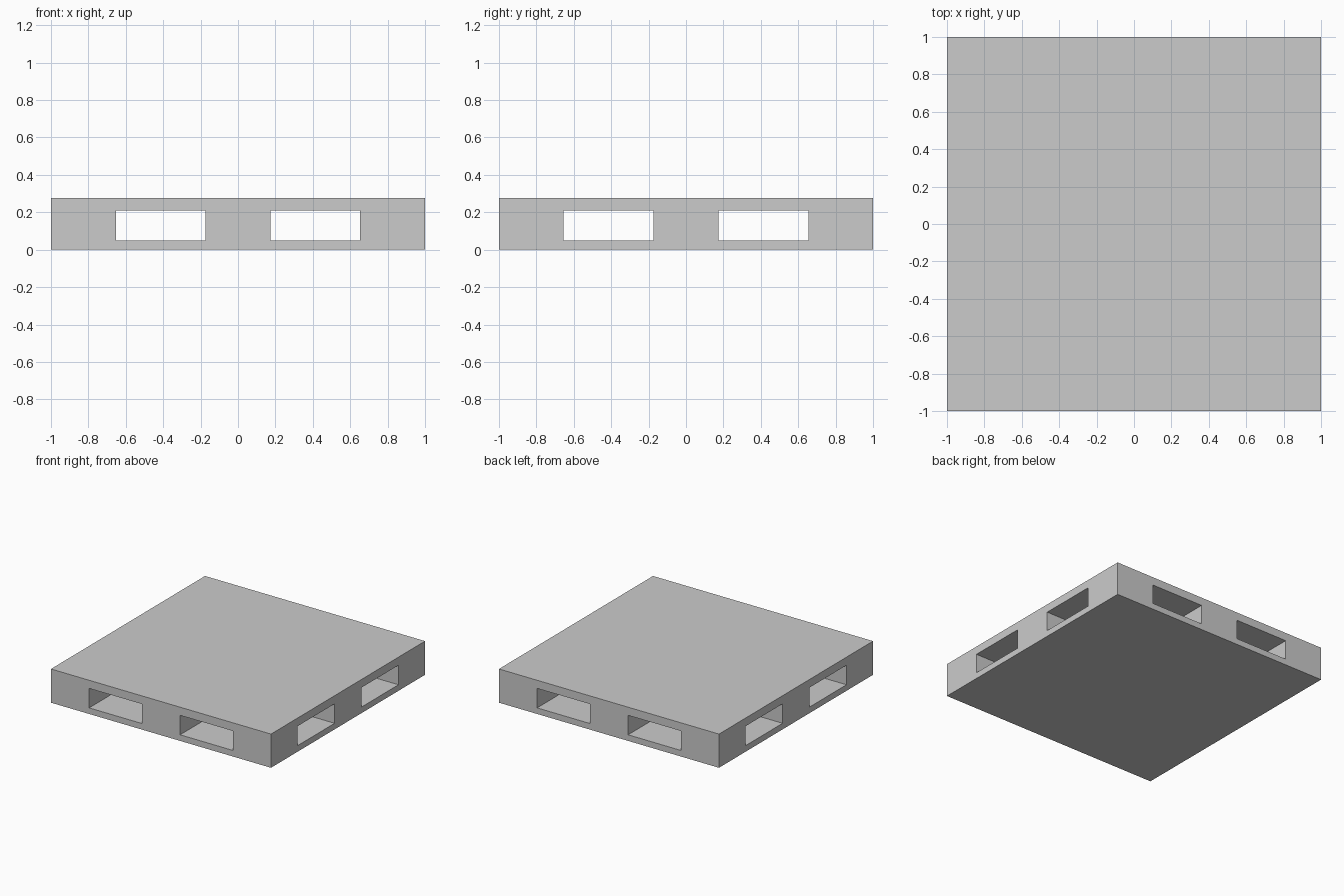
import bpy, bmesh
from math import radians
from itertools import product
from mathutils import Vector

if "Cube" in bpy.data.objects:
    bpy.data.objects.remove(bpy.data.objects["Cube"])

# Cut lines of the pallet: block / channel / block / channel / block, and deck / blocks / deck
CUTS = ([-1, -0.653, -0.174, 0.174, 0.653, 1],
        [-1, -0.655, -0.174, 0.174, 0.655, 1],
        [0, 0.05, 0.21, 0.277])


def is_solid(cell):
    """Decks are full layers; the middle layer is a 3 x 3 set of blocks."""
    i, j, k = cell
    if not (0 <= i < 5 and 0 <= j < 5 and 0 <= k < 3):
        return False
    return k != 1 or (i % 2 == 0 and j % 2 == 0)


def add_side(bm, cell, axis, step):
    """Add the outer face of a cell on one side, wound outward."""
    u, v = (axis + 1) % 3, (axis + 2) % 3
    corners = [(0, 0), (1, 0), (1, 1), (0, 1)]
    verts = []
    for du, dv in corners[::step]:
        p = Vector((0, 0, 0))
        p[axis] = CUTS[axis][cell[axis] + (step > 0)]
        p[u] = CUTS[u][cell[u] + du]
        p[v] = CUTS[v][cell[v] + dv]
        verts.append(bm.verts.new(p))
    bm.faces.new(verts)


# Skin only the boundary between solid and open cells
bm = bmesh.new()
for cell in product(range(5), range(5), range(3)):
    if not is_solid(cell):
        continue
    for axis, step in product(range(3), (-1, 1)):
        neighbour = list(cell)
        neighbour[axis] += step
        if not is_solid(neighbour):
            add_side(bm, cell, axis, step)

# Weld and merge coplanar faces into clean flat panels
bmesh.ops.remove_doubles(bm, verts=bm.verts, dist=1e-5)
bmesh.ops.dissolve_limit(bm, angle_limit=radians(1), verts=bm.verts, edges=bm.edges)

mesh = bpy.data.meshes.new("pallet")
bm.to_mesh(mesh)
bm.free()
pallet = bpy.data.objects.new("pallet", mesh)
bpy.context.collection.objects.link(pallet)
